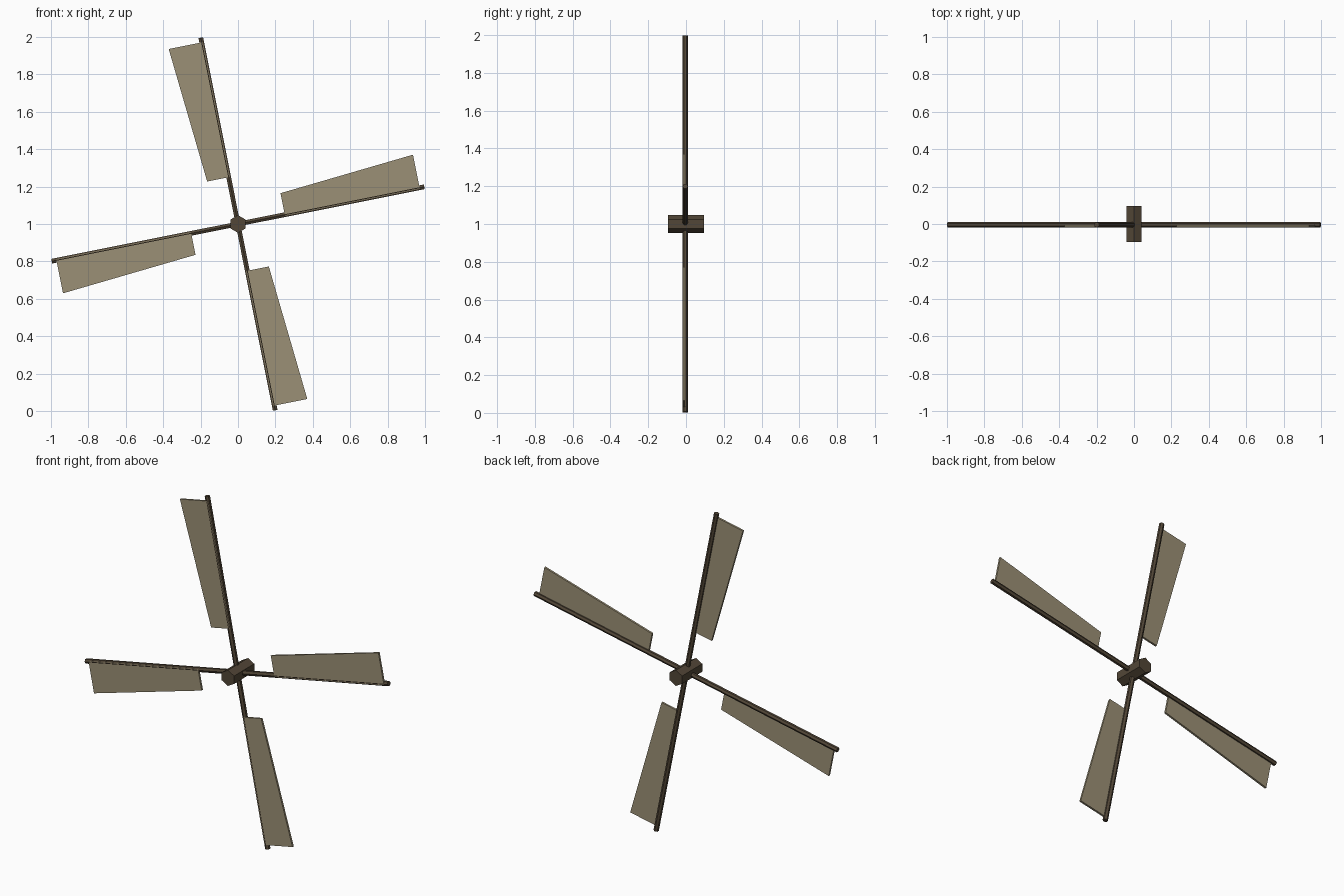
import bpy, bmesh, math
from mathutils import Matrix, Vector

if "Cube" in bpy.data.objects:
    bpy.data.objects.remove(bpy.data.objects["Cube"])

TILT = math.radians(11.3)
CENTRE = Vector((0, 0, 1))


def material(name, col):
    m = bpy.data.materials.new(name)
    m.diffuse_color = (*col, 1)
    m.use_nodes = True
    m.node_tree.nodes["Principled BSDF"].inputs["Base Color"].default_value = m.diffuse_color
    return m


wood = material("dark_wood", (0.085, 0.062, 0.038))
cloth = material("canvas", (0.33, 0.28, 0.18))


def hex_prism(name, radius, length, matrix):
    bm = bmesh.new()
    bmesh.ops.create_cone(bm, cap_ends=True, segments=6, radius1=radius,
                          radius2=radius, depth=length, matrix=matrix)
    return finish(name, bm, wood)


def finish(name, bm, mat):
    bmesh.ops.recalc_face_normals(bm, faces=bm.faces)
    me = bpy.data.meshes.new(name)
    bm.to_mesh(me)
    bm.free()
    me.materials.append(mat)
    ob = bpy.data.objects.new(name, me)
    bpy.context.collection.objects.link(ob)
    return ob


# Hub: hexagonal axle pointing front to back, corner upwards
hex_prism("hub", 0.047, 0.19,
          Matrix.Translation(CENTRE) @ Matrix.Rotation(math.pi / 2, 4, 'X'))

for i in range(4):
    turn = (Matrix.Translation(CENTRE)
            @ Matrix.Rotation(-(TILT + i * math.pi / 2), 4, 'Y'))

    # Spar: thin hexagonal rod from the hub outwards
    hex_prism(f"spar_{i + 1}", 0.0145, 1.016,
              turn @ Matrix.Translation((0.508, -0.004, 0))
              @ Matrix.Rotation(math.pi / 2, 4, 'Y'))

    # Sail: thin tapered board on the front of the spar
    outline = [(0.255, -0.006), (0.99, -0.006), (0.99, 0.180), (0.255, 0.117)]
    bm = bmesh.new()
    face = bm.faces.new([bm.verts.new((u, -0.017, v)) for u, v in outline])
    new = bmesh.ops.extrude_face_region(bm, geom=[face])["geom"]
    bmesh.ops.translate(bm, vec=(0, 0.012, 0),
                        verts=[g for g in new if isinstance(g, bmesh.types.BMVert)])
    bm.transform(turn)
    finish(f"sail_{i + 1}", bm, cloth)
